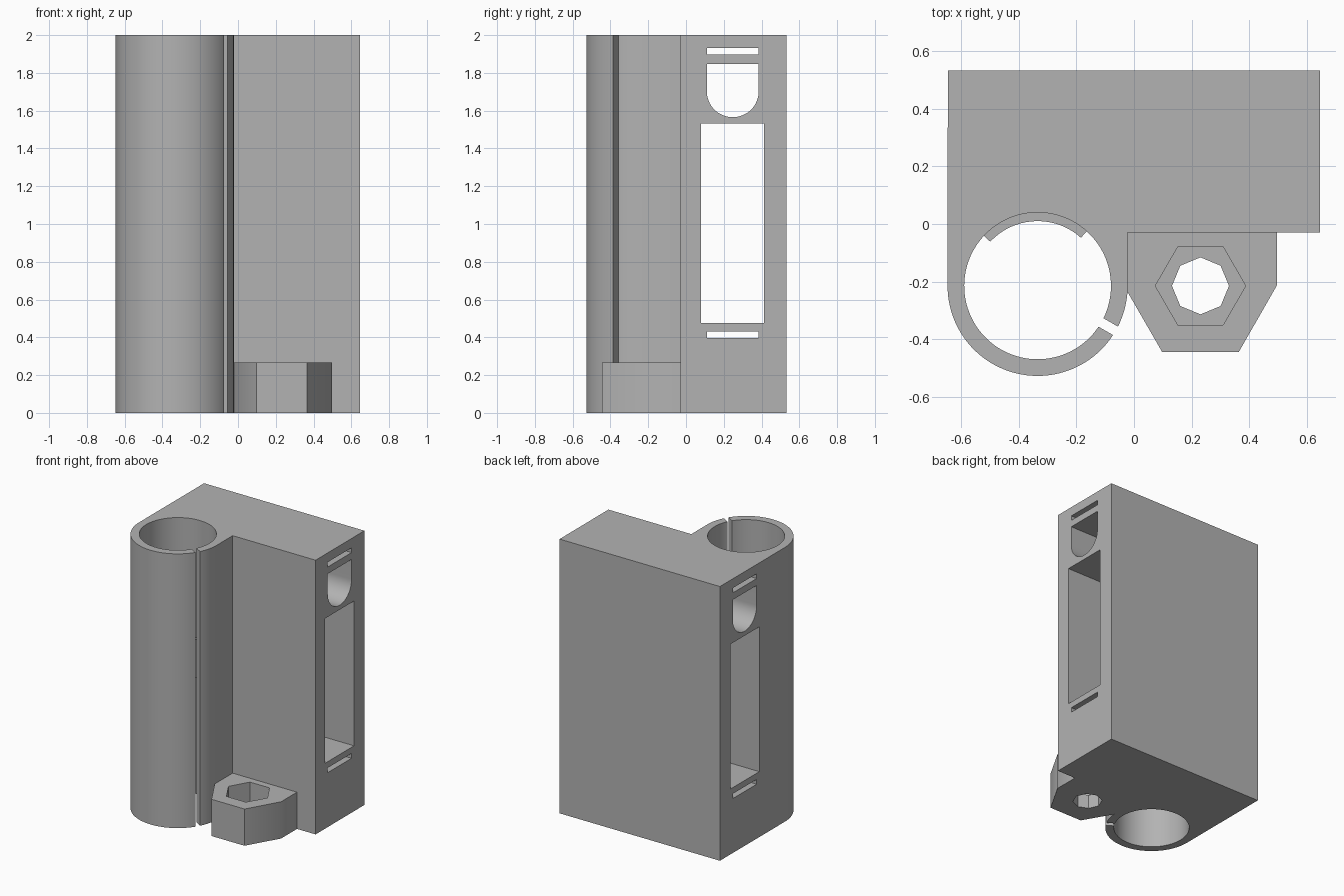
import bpy, bmesh
from math import radians, degrees, asin, cos, sin
from mathutils import Matrix

cube = bpy.data.objects.get("Cube")
if cube:
    bpy.data.objects.remove(cube, do_unlink=True)

# Single plain plastic colour
grey = bpy.data.materials.new("grey plastic")
grey.use_nodes = True
GREY = (0.45, 0.45, 0.45, 1)
grey.diffuse_color = GREY
grey.node_tree.nodes["Principled BSDF"].inputs["Base Color"].default_value = GREY

# Profile planes: extrusion along z, along x, or along y
ALONG_Z = Matrix.Identity(4)
ALONG_X = Matrix(((0, 0, 1, 0), (1, 0, 0, 0), (0, 1, 0, 0), (0, 0, 0, 1)))
ALONG_Y = Matrix(((1, 0, 0, 0), (0, 0, 1, 0), (0, 1, 0, 0), (0, 0, 0, 1)))


def arc(cx, cy, r, start, end, steps):
    angles = [radians(start + (end - start) * i / steps) for i in range(steps + 1)]
    return [(cx + r * cos(a), cy + r * sin(a)) for a in angles]


def ring(cx, cy, r, sides):
    return arc(cx, cy, r, 0, 360, sides)[:-1]


def rect(x0, x1, y0, y1):
    return [(x0, y0), (x1, y0), (x1, y1), (x0, y1)]


def prism(name, profile, low, high, plane=ALONG_Z):
    bm = bmesh.new()
    base = bm.faces.new([bm.verts.new((u, v, low)) for u, v in profile])
    top = bmesh.ops.extrude_face_region(bm, geom=[base])["geom"]
    bmesh.ops.translate(bm, vec=(0, 0, high - low),
                        verts=[v for v in top if isinstance(v, bmesh.types.BMVert)])
    bm.transform(plane)
    bmesh.ops.recalc_face_normals(bm, faces=bm.faces)
    mesh = bpy.data.meshes.new(name)
    bm.to_mesh(mesh)
    bm.free()
    mesh.materials.append(grey)
    obj = bpy.data.objects.new(name, mesh)
    bpy.context.collection.objects.link(obj)
    return obj


def activate(obj):
    bpy.ops.object.select_all(action='DESELECT')
    obj.select_set(True)
    bpy.context.view_layer.objects.active = obj


def cut(obj, cutters):
    activate(obj)
    for cutter in cutters:
        mod = obj.modifiers.new("cut", 'BOOLEAN')
        mod.operation = 'DIFFERENCE'
        mod.solver = 'EXACT'
        mod.object = cutter
        bpy.ops.object.modifier_apply(modifier=mod.name)
        bpy.data.objects.remove(cutter, do_unlink=True)


# Body outline: block plus split bearing sleeve, open at the slit
BX, BY, OUTER, BORE, SLIT = -0.335, -0.215, 0.313, 0.255, -30
out_gap = degrees(asin(0.017 / OUTER))
in_gap = degrees(asin(0.017 / BORE))
outline = [(0.647, 0.533), (-0.647, 0.533)]
outline += arc(BX, BY, OUTER, -180, SLIT - out_gap, 48)
outline += arc(BX, BY, BORE, SLIT - in_gap, SLIT + in_gap - 360, 96)
outline += arc(BX, BY, OUTER, SLIT + out_gap, 0, 10)
outline += [(BX + OUTER, -0.03), (0.647, -0.03)]
body = prism("body", outline, 0, 2)

# Rod, tie and belt openings running through the block sideways
cutters = [prism("belt_window", rect(0.08, 0.413, 0.477, 1.533), -1, 1, ALONG_X)]
for z in (0, 1.5):
    arch = [(0.385, z + 0.347), (0.11, z + 0.347)] + arc(0.2475, z + 0.203, 0.1375, 180, 360, 32)
    cutters.append(prism("rod_opening", arch, -1, 1, ALONG_X))
    cutters.append(prism("tie_slot", rect(0.11, 0.385, z + 0.397, z + 0.432), -1, 1, ALONG_X))
# Bolt hole running front to back
cutters.append(prism("bolt_hole", ring(0.497, 1.01, 0.075, 32), -1, 1, ALONG_Y))
cut(body, cutters)

# Ridge inside the bore that separates the two bearings
ridge = arc(BX, BY, 0.258, 48, 137, 28) + arc(BX, BY, 0.225, 137, 48, 28)
bearing_ridge = prism("bearing_ridge", ridge, 0.86, 1.14)

# Nut holder at the foot, with hexagonal pocket and screw hole
foot = [(-0.022, -0.03), (0.497, -0.03), (0.497, -0.213),
        (0.364, -0.445), (0.098, -0.445), (-0.022, -0.237)]
nut_holder = prism("nut_holder", foot, 0, 0.268)
cut(nut_holder, [prism("nut_pocket", ring(0.231, -0.215, 0.157, 6), 0.103, 0.5),
                 prism("screw_hole", ring(0.231, -0.215, 0.099, 8), -0.5, 0.5)])

for obj in (body, bearing_ridge, nut_holder):
    activate(obj)
    bpy.ops.object.shade_smooth_by_angle(angle=radians(30))
